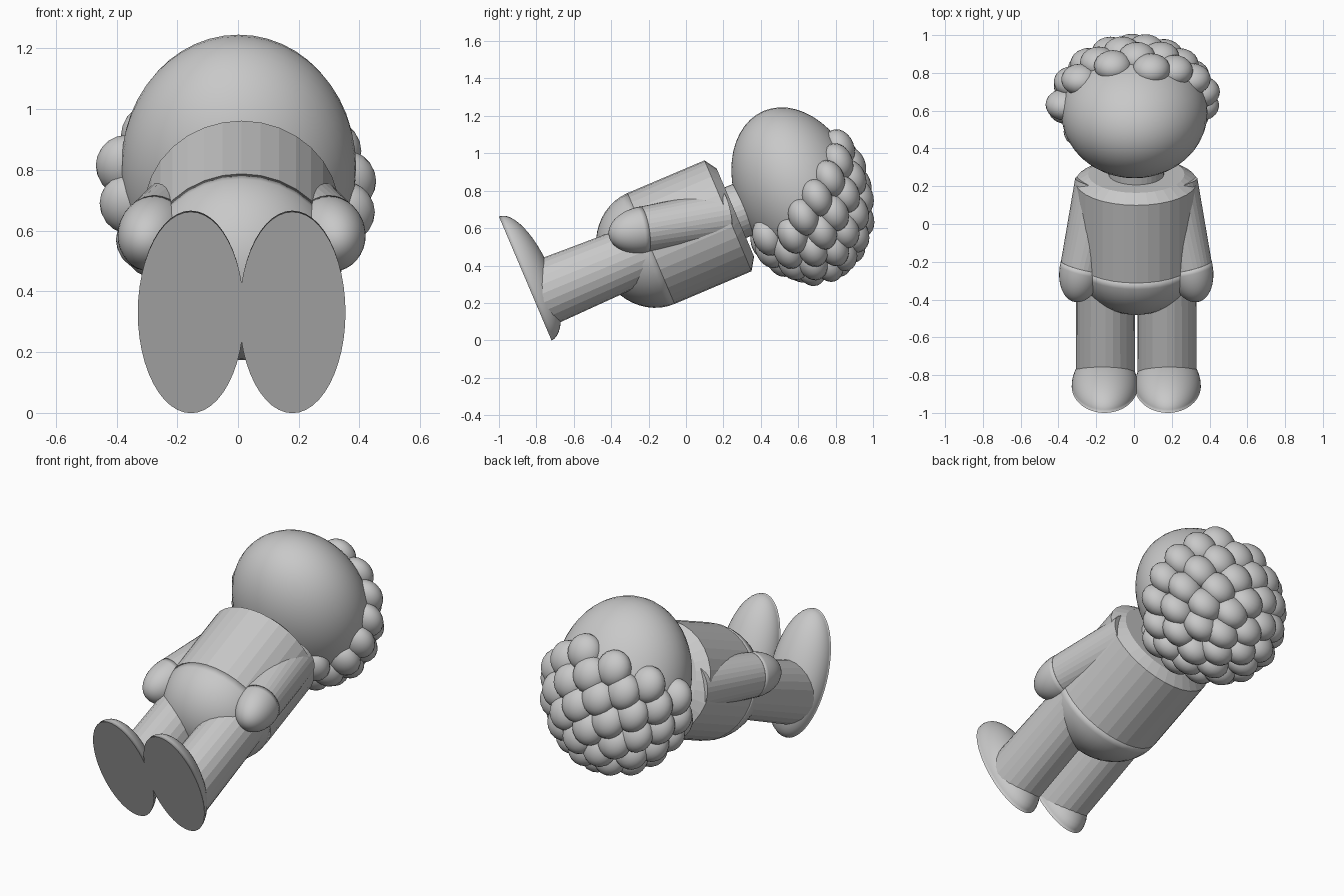
import bpy, bmesh, math
from mathutils import Matrix, Vector

if "Cube" in bpy.data.objects:
    bpy.data.objects.remove(bpy.data.objects["Cube"], do_unlink=True)

gray = bpy.data.materials.new("plain_gray")
gray.use_nodes = True
gray.diffuse_color = (0.58, 0.58, 0.58, 1)
gray.node_tree.nodes["Principled BSDF"].inputs["Base Color"].default_value = (0.58, 0.58, 0.58, 1)

# The figure is modelled upright, then leaned far back by this pose
POSE = Matrix.Translation((0.012, 0, 0)) @ Matrix.Rotation(math.radians(-67), 4, "X")
BODY_Y = -0.525


def finish(name, bm, local=Matrix(), smooth=True):
    bmesh.ops.recalc_face_normals(bm, faces=bm.faces)
    for f in bm.faces:
        f.smooth = smooth and len(f.verts) <= 4
    mesh = bpy.data.meshes.new(name)
    bm.to_mesh(mesh)
    bm.free()
    mesh.materials.append(gray)
    ob = bpy.data.objects.new(name, mesh)
    ob.matrix_world = POSE @ local
    bpy.context.collection.objects.link(ob)
    return ob


def scaled(center, size):
    return Matrix.LocRotScale(Vector(center), None, Vector(size))


def ellipsoid(name, center, size, half=0, frame=Matrix(), sides=32):
    """Ellipsoid; half=1 keeps the upper half, half=-1 the lower half."""
    bm = bmesh.new()
    bmesh.ops.create_uvsphere(bm, u_segments=sides, v_segments=24, radius=1,
                              matrix=scaled(center, size))
    if half:
        bmesh.ops.bisect_plane(bm, geom=bm.verts[:] + bm.edges[:] + bm.faces[:],
                               plane_co=center, plane_no=(0, 0, -half), clear_outer=True)
        bmesh.ops.holes_fill(bm, edges=[e for e in bm.edges if e.is_boundary], sides=0)
    return finish(name, bm, frame)


def tube(name, rings, sides=32, frame=Matrix()):
    """Capped, faceted tube through rings of (x, y, z, x radius, y radius)."""
    bm = bmesh.new()
    loops = []
    for x, y, z, rx, ry in rings:
        angles = [math.tau * i / sides for i in range(sides)]
        loops.append([bm.verts.new((x + rx * math.cos(a), y + ry * math.sin(a), z)) for a in angles])
    for lo, hi in zip(loops, loops[1:]):
        for i in range(sides):
            j = (i + 1) % sides
            bm.faces.new((lo[i], lo[j], hi[j], hi[i]))
    bm.faces.new(loops[0])
    bm.faces.new(loops[-1])
    return finish(name, bm, frame, smooth=False)


# Torso with bevelled shoulder rim, round belly and neck
tube("torso", [(0, BODY_Y, 0.02, 0.322, 0.322), (0, BODY_Y, 0.467, 0.322, 0.322),
               (0, BODY_Y, 0.51, 0.255, 0.255)])
ellipsoid("belly", (0, BODY_Y, 0.02), (0.322, 0.322, 0.29), half=-1)
tube("neck", [(0, BODY_Y, 0.49, 0.147, 0.147), (0, BODY_Y, 0.65, 0.147, 0.147)])

for side, s in (("left", 1), ("right", -1)):
    # Legs and feet
    tube(side + "_leg", [(s * 0.163, -0.53, -0.65, 0.157, 0.18),
                         (s * 0.163, -0.525, 0.0, 0.155, 0.158)], 24)
    ellipsoid(side + "_foot", (s * 0.167, -0.64, -0.662), (0.175, 0.36, 0.14), half=1, sides=48)
    # Arms follow a slanted axis from wrist to shoulder, sinking into the torso
    wrist, shoulder = Vector((s * 0.284, -0.632, 0.025)), Vector((s * 0.178, -0.53, 0.45))
    axis = shoulder - wrist
    tilt = Vector((0, 0, 1)).rotation_difference(axis.normalized()).to_matrix().to_4x4()
    frame = Matrix.Translation(wrist) @ tilt
    tube(side + "_arm", [(0, 0, 0, 0.118, 0.125), (0, 0, axis.length, 0.15, 0.14)], 32, frame)
    ellipsoid(side + "_hand", (0, 0, 0), (0.119, 0.126, 0.195), half=-1, frame=frame)

# Head
HEAD = Vector((-0.01, -0.515, 0.861))
SIZE = Vector((0.387, 0.452, 0.327))
ellipsoid("head", HEAD, SIZE, sides=48)

# Curly hair: evenly spread curls over the back and crown, reaching forward at the sides
hair = bmesh.new()
COUNT = 106
for i in range(COUNT):
    depth = 1 - 2 * (i + 0.5) / COUNT
    ring = math.sqrt(1 - depth * depth)
    turn = i * math.pi * (3 - math.sqrt(5))
    p = Vector((ring * math.cos(turn), depth, ring * math.sin(turn))) * SIZE
    if p.y + 0.6 * p.z > 0.035 - 0.1 * abs(p.x):
        bmesh.ops.create_uvsphere(hair, u_segments=20, v_segments=12, radius=1,
                                  matrix=scaled(HEAD + p * 0.965, (0.1, 0.104, 0.079)))
finish("curly_hair", hair)
